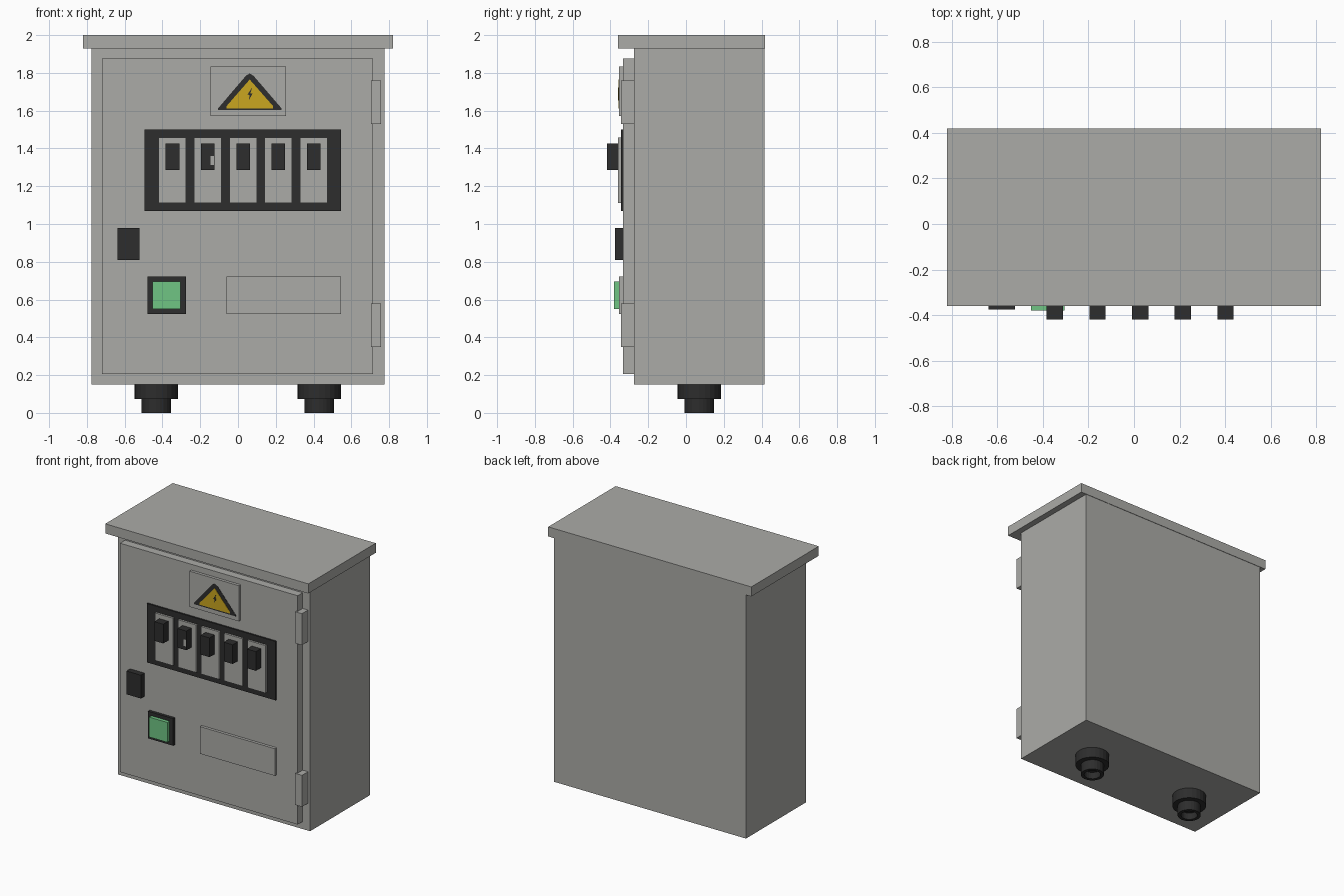
import bpy
import bmesh
from math import pi, cos, sin

if "Cube" in bpy.data.objects:
    bpy.data.objects.remove(bpy.data.objects["Cube"], do_unlink=True)


def material(name, rgb):
    mat = bpy.data.materials.new(name)
    mat.use_nodes = True
    mat.diffuse_color = (*rgb, 1)
    mat.node_tree.nodes["Principled BSDF"].inputs["Base Color"].default_value = (*rgb, 1)
    return mat


GREY = material("cabinet grey", (0.41, 0.41, 0.39))
BLACK = material("black plastic", (0.026, 0.026, 0.026))
GREEN = material("button green", (0.16, 0.56, 0.23))
YELLOW = material("warning yellow", (0.59, 0.38, 0.014))


def finish(name, bm, mat):
    bmesh.ops.recalc_face_normals(bm, faces=bm.faces)
    mesh = bpy.data.meshes.new(name)
    bm.to_mesh(mesh)
    bm.free()
    mesh.materials.append(mat)
    obj = bpy.data.objects.new(name, mesh)
    bpy.context.collection.objects.link(obj)
    return obj


def box(name, mat, x, y, z):
    """Box from (low, high) ranges along each axis."""
    bm = bmesh.new()
    bmesh.ops.create_cube(bm, size=1)
    for v in bm.verts:
        v.co = [(lo + hi) / 2 + c * (hi - lo)
                for c, (lo, hi) in zip(v.co, (x, y, z))]
    return finish(name, bm, mat)


def plate(name, mat, outline, front, back):
    """Flat plate with an (x, z) outline, facing the front."""
    bm = bmesh.new()
    face = bm.faces.new([bm.verts.new((x, back, z)) for x, z in outline])
    new = bmesh.ops.extrude_face_region(bm, geom=[face])["geom"]
    for v in new:
        if isinstance(v, bmesh.types.BMVert):
            v.co.y = front
    return finish(name, bm, mat)


def lathe(name, mat, profile, x, y, sides=24):
    """Spin a (radius, z) profile about a vertical axis."""
    bm = bmesh.new()
    rings = [[bm.verts.new((x + r * cos(2 * pi * i / sides),
                            y + r * sin(2 * pi * i / sides), z))
              for i in range(sides)] for r, z in profile]
    for a, b in zip(rings, rings[1:]):
        for i in range(sides):
            j = (i + 1) % sides
            bm.faces.new((a[i], a[j], b[j], b[i]))
    bm.faces.new(rings[0])
    bm.faces.new(rings[-1])
    return finish(name, bm, mat)


# Cabinet shell, overhanging roof and door
SHELL, DOOR = -0.275, -0.333
box("cabinet_body", GREY, (-0.775, 0.775), (SHELL, 0.415), (0.15, 1.93))
box("roof", GREY, (-0.82, 0.82), (-0.36, 0.418), (1.93, 2.0))
box("door", GREY, (-0.72, 0.715), (DOOR, SHELL), (0.205, 1.875))

# Hinges
for name, low in (("lower_hinge", 0.35), ("upper_hinge", 1.53)):
    box(name, GREY, (0.703, 0.758), (-0.345, SHELL), (low, low + 0.23))

# Warning sign
box("sign_plate", GREY, (-0.145, 0.255), (-0.354, DOOR), (1.573, 1.833))
plate("warning_border", BLACK,
      [(-0.105, 1.603), (0.23, 1.603), (0.23, 1.613), (0.082, 1.785),
       (0.062, 1.797), (0.042, 1.785), (-0.105, 1.613)], -0.356, -0.354)
plate("warning_triangle", YELLOW,
      [(-0.06, 1.612), (0.185, 1.612), (0.185, 1.625), (0.062, 1.765),
       (-0.06, 1.625)], -0.358, -0.356)
plate("warning_bolt", BLACK,
      [(0.057, 1.655), (0.077, 1.69), (0.066, 1.692), (0.074, 1.722),
       (0.05, 1.685), (0.062, 1.683)], -0.359, -0.358)

# Breaker panel with five switches
box("breaker_panel", BLACK, (-0.495, 0.545), (-0.345, DOOR), (1.07, 1.5))
for i in range(5):
    x = -0.347 + i * 0.187
    box(f"breaker_{i + 1}", GREY, (x - 0.073, x + 0.073), (-0.36, -0.34), (1.11, 1.457))
    box(f"breaker_toggle_{i + 1}", BLACK, (x - 0.036, x + 0.036), (-0.418, -0.355),
        (1.285, 1.425))
box("toggle_mark", GREY, (-0.145, -0.127), (-0.419, -0.417), (1.312, 1.36))

# Latch, push button and label plate
box("door_latch", BLACK, (-0.638, -0.522), (-0.375, DOOR), (0.81, 0.98))
box("button_frame", BLACK, (-0.478, -0.276), (-0.354, DOOR), (0.523, 0.721))
box("push_button", GREEN, (-0.452, -0.304), (-0.38, -0.35), (0.55, 0.695))
box("label_plate", GREY, (-0.06, 0.545), (-0.354, DOOR), (0.523, 0.721))

# Cable glands, hollow at the open end
for name, x in (("right_cable_gland", -0.433), ("left_cable_gland", 0.43)):
    lathe(name, BLACK, [(0.115, 0.15), (0.115, 0.073), (0.079, 0.073),
                        (0.079, 0), (0.056, 0), (0.056, 0.05)], x, 0.07)
